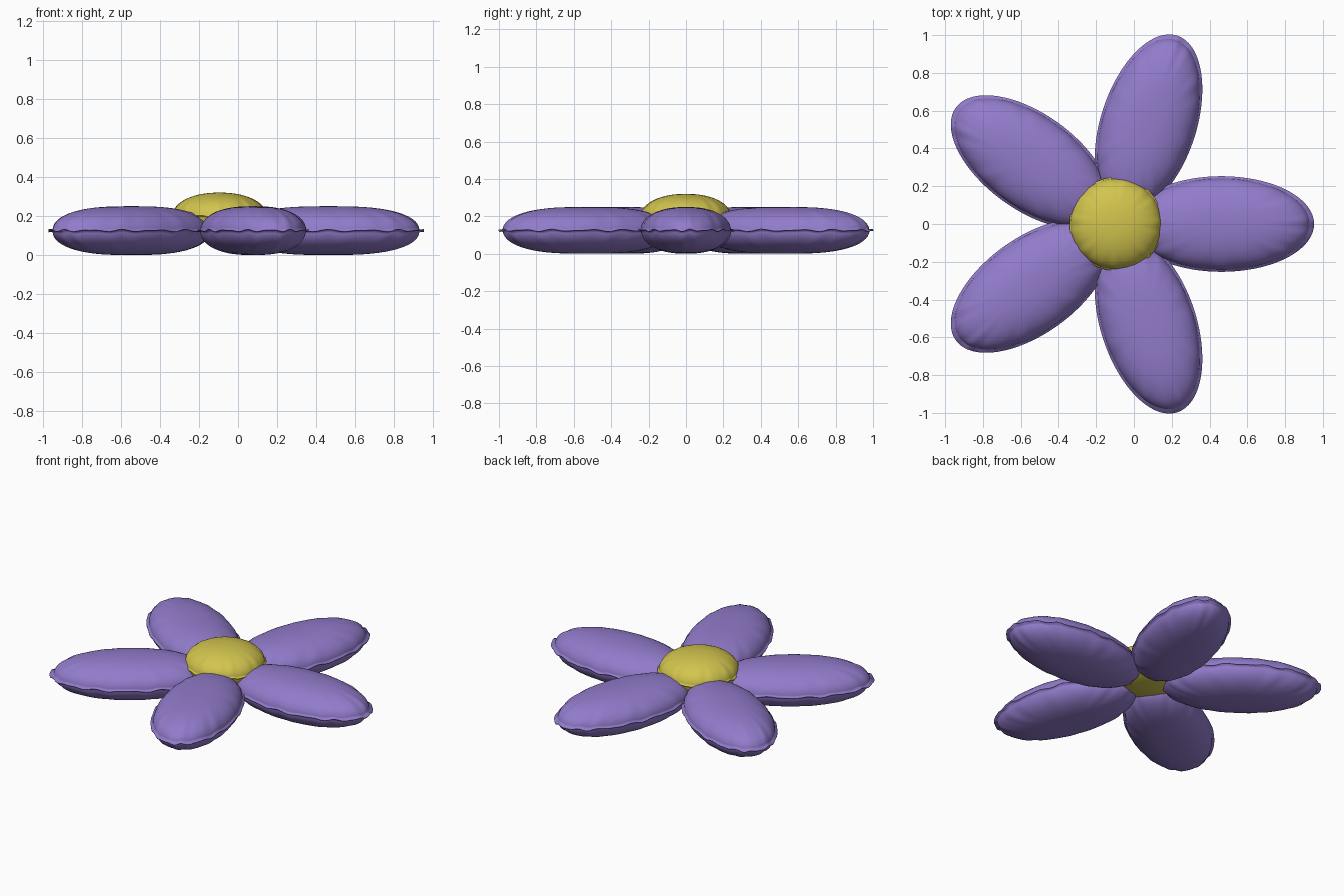
import bpy, bmesh
from math import sin, cos, pi, radians

if "Cube" in bpy.data.objects:
    bpy.data.objects.remove(bpy.data.objects["Cube"])

CX = -0.095          # flower axis
SEGMENTS = 112


def material(name, rgb):
    m = bpy.data.materials.new(name)
    m.diffuse_color = (*rgb, 1)
    m.use_nodes = True
    m.node_tree.nodes["Principled BSDF"].inputs["Base Color"].default_value = m.diffuse_color
    return m


def pillow(name, a, b, h, flange, mat, p_end, p_side, phase):
    """Inflated elliptical cushion with a thin stitched rim and soft puckers."""
    bm = bmesh.new()
    body = [sin(i / 16 * pi / 2) for i in range(1, 17)]
    profile = [(r, False) for r in body[:-1]] + [(1.0, True), (flange, True)]

    def ring(r, rim, side):
        verts = []
        for i in range(SEGMENTS):
            t = 2 * pi * i / SEGMENTS
            pucker = sin(15 * t + phase) * 0.6 + sin(23 * t + 2 * phase) * 0.4
            wave = 0.004 * pucker * r ** 12
            if rim:
                z = side * 0.002 + wave
            else:
                p = p_end * cos(t) ** 2 + p_side * sin(t) ** 2
                z = side * h * (1 - r ** p) ** 0.5
                z *= 1 + 0.07 * pucker * side * r ** 6
                z += wave
            verts.append(bm.verts.new((a * r * cos(t), b * r * sin(t), z)))
        return verts

    outer = []
    for side in (1, -1):
        pole = bm.verts.new((0, 0, side * h))
        rings = [ring(r, rim, side) for r, rim in profile]
        for i in range(SEGMENTS):
            j = (i + 1) % SEGMENTS
            bm.faces.new((pole, rings[0][i], rings[0][j]))
            for u, v in zip(rings, rings[1:]):
                bm.faces.new((u[i], v[i], v[j], u[j]))
        outer.append(rings[-1])
    # close the rim edge
    top, bottom = outer
    for i in range(SEGMENTS):
        j = (i + 1) % SEGMENTS
        bm.faces.new((top[i], bottom[i], bottom[j], top[j]))
    bmesh.ops.recalc_face_normals(bm, faces=bm.faces)
    mesh = bpy.data.meshes.new(name)
    bm.to_mesh(mesh)
    bm.free()
    mesh.shade_smooth()
    mesh.materials.append(mat)
    obj = bpy.data.objects.new(name, mesh)
    bpy.context.collection.objects.link(obj)
    return obj


purple = material("petal_purple", (0.29, 0.20, 0.60))
yellow = material("centre_yellow", (0.64, 0.55, 0.075))

# five petals around the axis
for k in range(5):
    ang = radians(72 * k)
    petal = pillow(f"petal_{k + 1}", 0.467, 0.241, 0.125, 1.05, purple, 2.9, 2.3, k * 1.3)
    petal.location = (CX + 0.558 * cos(ang), 0.558 * sin(ang), 0.125)
    petal.rotation_euler.z = ang

# round cushion in the middle
centre = pillow("flower_centre", 0.24, 0.24, 0.12, 1.03, yellow, 2.2, 2.2, 0.5)
centre.location = (CX, 0, 0.2)
